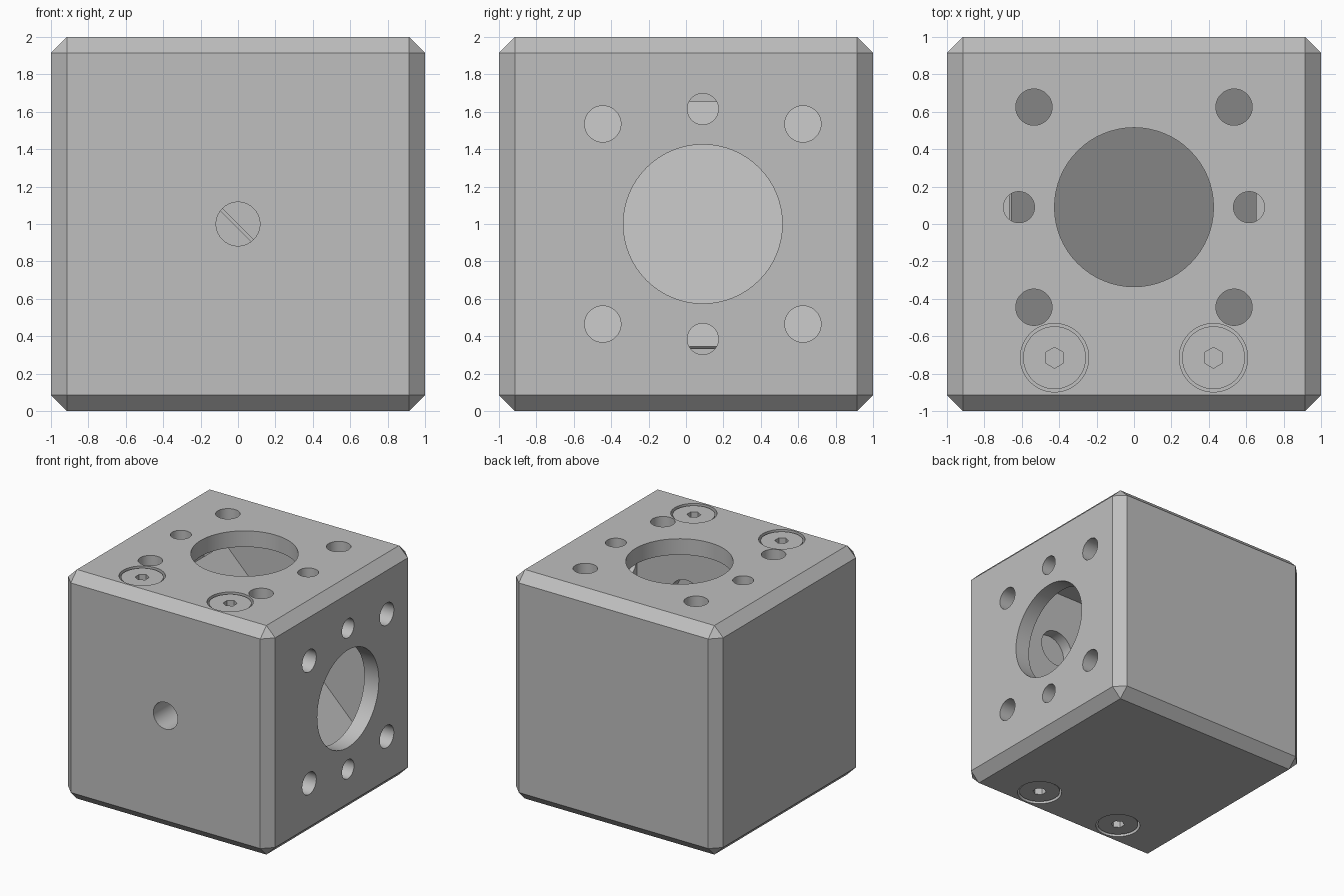
import bpy, bmesh, math
from mathutils import Matrix, Vector

old = bpy.data.objects.get("Cube")
if old:
    bpy.data.objects.remove(old, do_unlink=True)

grey = bpy.data.materials.new("light grey metal")
grey.use_nodes = True
COLOUR = (0.52, 0.52, 0.52, 1)
grey.diffuse_color = COLOUR
grey.node_tree.nodes["Principled BSDF"].inputs["Base Color"].default_value = COLOUR


def finish(name, bm):
    mesh = bpy.data.meshes.new(name)
    bm.to_mesh(mesh)
    bm.free()
    mesh.materials.append(grey)
    obj = bpy.data.objects.new(name, mesh)
    bpy.context.collection.objects.link(obj)
    return obj


def box(name, lo, hi, chamfer=0):
    lo, hi = Vector(lo), Vector(hi)
    bm = bmesh.new()
    bmesh.ops.create_cube(bm, size=1, matrix=Matrix.Translation((lo + hi) / 2)
                          @ Matrix.Diagonal((*(hi - lo), 1)))
    if chamfer:
        bmesh.ops.bevel(bm, geom=bm.edges[:], offset=chamfer, segments=1,
                        affect='EDGES', profile=0.5)
    return finish(name, bm)


def cylinder(name, a, b, r, sides=64, r2=None):
    a, b = Vector(a), Vector(b)
    bm = bmesh.new()
    rot = (b - a).to_track_quat('Z', 'Y').to_matrix().to_4x4()
    bmesh.ops.create_cone(bm, cap_ends=True, segments=sides, radius1=r,
                          radius2=r if r2 is None else r2, depth=(b - a).length,
                          matrix=Matrix.Translation((a + b) / 2) @ rot)
    return finish(name, bm)


def select_only(obj):
    bpy.ops.object.select_all(action='DESELECT')
    obj.select_set(True)
    bpy.context.view_layer.objects.active = obj


def cut(target, cutter):
    mod = target.modifiers.new("cut", 'BOOLEAN')
    mod.operation = 'DIFFERENCE'
    mod.solver = 'EXACT'
    mod.object = cutter
    select_only(target)
    bpy.ops.object.modifier_apply(modifier=mod.name)
    bpy.data.objects.remove(cutter, do_unlink=True)


def smooth(obj):
    select_only(obj)
    bpy.ops.object.shade_smooth_by_angle(angle=math.radians(30))


# Chamfered housing with a hollow chamber
HOLE_Y, Y_FRONT, Y_BACK = 0.09, -0.55, 0.76
housing = box("housing", (-1, -1, 0), (1, 1, 2), chamfer=0.085)
cut(housing, box("chamber", (-0.86, Y_FRONT, 0.14), (0.86, Y_BACK, 1.86)))

# Same hole pattern through the top and the +x wall: (along, across, radius)
pattern = [(0, 0, 0.425)]
for s in (-1, 1):
    pattern.append((0.615 * s, 0, 0.083))
    pattern += [(0.535 * s, 0.535 * t, 0.097) for t in (-1, 1)]
for u, v, r in pattern:
    y = HOLE_Y + v
    cut(housing, cylinder("top_hole", (u, y, 1.8), (u, y, 2.1), r))
    cut(housing, cylinder("side_hole", (0.8, y, 1 + u), (1.1, y, 1 + u), r))

# Front access hole and the inner pocket behind the front wall
cut(housing, cylinder("front_hole", (0, -1.1, 1), (0, -0.5, 1), 0.117))
cut(housing, cylinder("inner_pocket", (0.38, -0.65, 1.33), (0.38, -0.5, 1.33), 0.16))

# Countersunk socket screws, top and bottom, along the front
SCREW_Y = -0.715
for end, z, d in (("top", 2, 1), ("bottom", 0, -1)):
    for side, x in (("left", 0.425), ("right", -0.425)):
        def at(depth):
            return (x, SCREW_Y, z - d * depth)
        cut(housing, cylinder("bore", at(0.12), at(-0.05), 0.183))
        head = cylinder(f"{end}_{side}_screw", at(0.125), at(0.012), 0.168)
        cut(head, cylinder("socket", at(0.08), at(-0.05), 0.056, sides=6))
        smooth(head)
smooth(housing)

# Thin diagonal mirror plate spanning the chamber from front wall to back wall
bm = bmesh.new()
T = 0.013
section = [(-0.655, 1.655), (0.655, 0.345), (0.655 - T, 0.345 - T), (-0.655 - T, 1.655 - T)]
face = bm.faces.new([bm.verts.new((x, Y_FRONT, z)) for x, z in section])
ext = bmesh.ops.extrude_face_region(bm, geom=[face])
bmesh.ops.translate(bm, vec=(0, Y_BACK - Y_FRONT, 0),
                    verts=[g for g in ext["geom"] if isinstance(g, bmesh.types.BMVert)])
bmesh.ops.recalc_face_normals(bm, faces=bm.faces[:])
finish("diagonal_mirror", bm)
